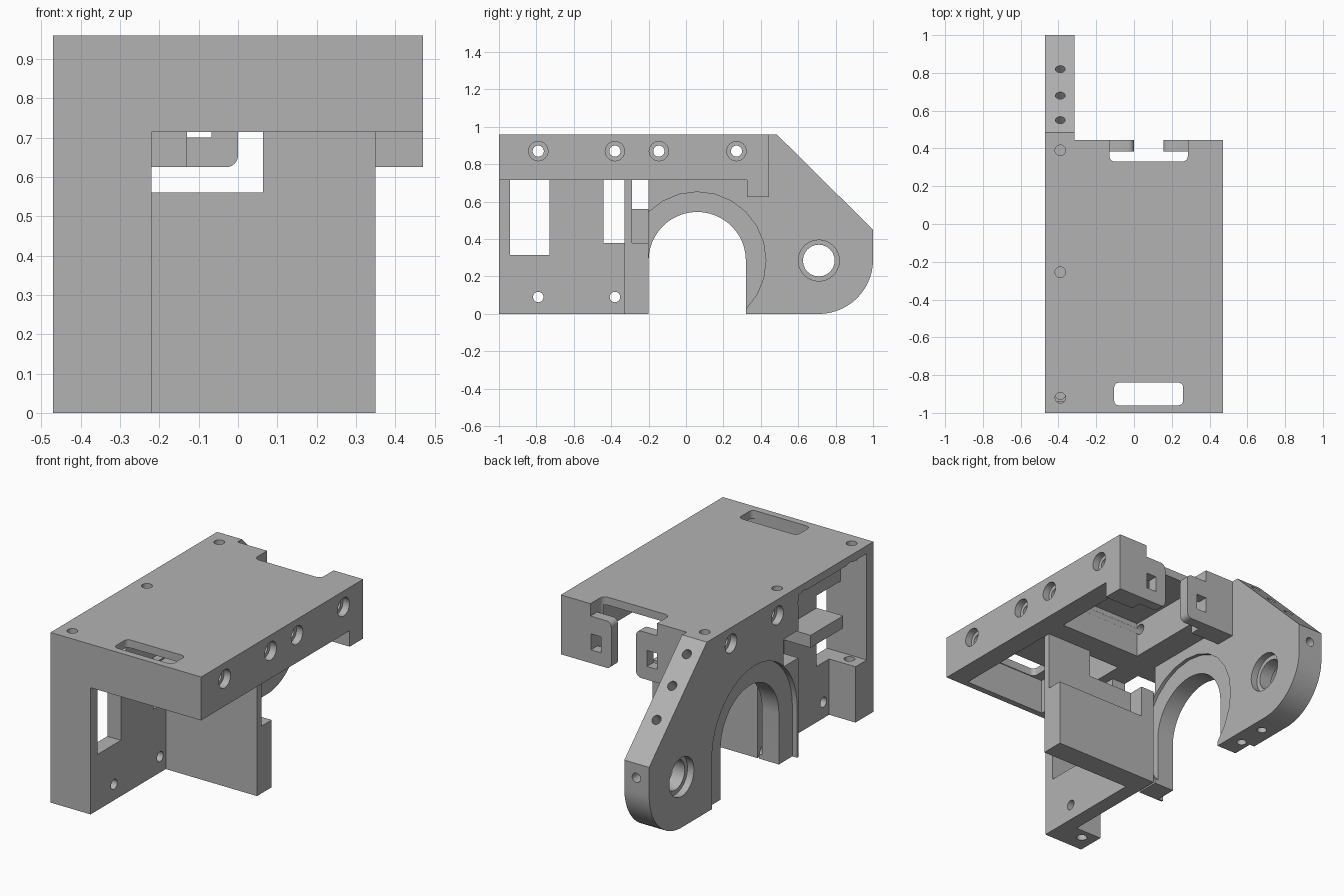
import bpy, bmesh, math
from mathutils import Matrix

if "Cube" in bpy.data.objects:
    bpy.data.objects.remove(bpy.data.objects["Cube"], do_unlink=True)

grey = bpy.data.materials.new("plain grey")
grey.use_nodes = True
COLOUR = (0.45, 0.45, 0.45, 1)
grey.diffuse_color = COLOUR
grey.node_tree.nodes["Principled BSDF"].inputs["Base Color"].default_value = COLOUR


def make(name, bm):
    bmesh.ops.recalc_face_normals(bm, faces=bm.faces)
    mesh = bpy.data.meshes.new(name)
    bm.to_mesh(mesh)
    bm.free()
    mesh.materials.append(grey)
    ob = bpy.data.objects.new(name, mesh)
    bpy.context.collection.objects.link(ob)
    return ob


def box(name, x, y, z):
    bm = bmesh.new()
    bmesh.ops.create_cube(bm, size=1)
    for v in bm.verts:
        for i, (a, b) in enumerate((x, y, z)):
            v.co[i] = a if v.co[i] < 0 else b
    return make(name, bm)


def extrude(name, points, axis, a, b):
    """Prism from a 2D outline, along axis 0 (outline y,z), 1 (x,z) or 2 (x,y)."""
    bm = bmesh.new()

    def place(p, t):
        q = list(p)
        q.insert(axis, t)
        return q
    face = bm.faces.new([bm.verts.new(place(p, a)) for p in points])
    out = bmesh.ops.extrude_face_region(bm, geom=[face])
    for v in out["geom"]:
        if isinstance(v, bmesh.types.BMVert):
            v.co[axis] = b
    return make(name, bm)


def arc(cx, cy, r, start, end, n=24):
    return [(cx + r * math.cos(math.radians(start + (end - start) * i / n)),
             cy + r * math.sin(math.radians(start + (end - start) * i / n)))
            for i in range(n + 1)]


def rounded(x0, x1, y0, y1, r):
    return (arc(x1 - r, y1 - r, r, 0, 90, 6) + arc(x0 + r, y1 - r, r, 90, 180, 6)
            + arc(x0 + r, y0 + r, r, 180, 270, 6) + arc(x1 - r, y0 + r, r, 270, 360, 6))


def disc(cx, cy, r, axis, a, b):
    return extrude("cutter", arc(cx, cy, r, 0, 345, 23), axis, a, b)


def cutbox(x, y, z):
    return box("cutter", x, y, z)


def cut(ob, *cutters):
    for c in cutters:
        mod = ob.modifiers.new("cut", "BOOLEAN")
        mod.operation, mod.solver, mod.object = "DIFFERENCE", "EXACT", c
        c.hide_render = True
        bpy.context.view_layer.update()
        graph = bpy.context.evaluated_depsgraph_get()
        mesh = bpy.data.meshes.new_from_object(ob.evaluated_get(graph))
        ob.modifiers.clear()
        ob.data = mesh
        bpy.data.objects.remove(c, do_unlink=True)
    return ob


LEFT, RIGHT = -0.47, 0.47
WALL_OUT, WALL_IN, UNDER, TOP = -0.305, -0.22, 0.715, 0.96
SKIN = 0.915

# Top slab: outer recess, two underside pockets, rear notch and front slot
slab = box("top_slab", (LEFT, RIGHT), (-1, 0.445), (UNDER, TOP))
cut(slab,
    cutbox((-0.6, WALL_OUT), (-0.94, -0.33), (0.6, SKIN)),
    cutbox((-0.165, 0.35), (-0.17, 0.34), (0.6, SKIN)),
    cutbox((-0.165, 0.35), (-0.965, -0.33), (0.6, SKIN)),
    extrude("cutter", rounded(-0.13, 0.285, 0.33, 0.6, 0.03), 2, 0.6, 1.1),
    extrude("cutter", rounded(-0.105, 0.26, -0.96, -0.84, 0.025), 2, 0.6, 1.1))
# Side screw holes with counterbores
for y in (-0.79, -0.38, -0.145, 0.27):
    cut(slab, disc(y, 0.87, 0.03, 0, -0.6, 0.6), disc(y, 0.87, 0.052, 0, 0.43, 0.6),
        disc(y, 0.87, 0.052, 0, -0.6, -0.43))
# Screw holes in the top
for y in (-0.92, -0.255, 0.39):
    cut(slab, disc(-0.39, y, 0.028, 2, 0.86, 1.1))

# Thin side wall with its openings
wall = box("left_wall", (WALL_OUT, WALL_IN), (-0.97, -0.2), (0, UNDER))
cut(wall,
    cutbox((-0.6, 0), (-0.94, -0.73), (0.315, 0.8)),
    cutbox((-0.6, 0), (-0.44, -0.33), (0.38, 0.8)),
    cutbox((-0.6, 0), (-0.335, -0.1), (0.56, 0.8)))
for y in (-0.79, -0.38):
    cut(wall, disc(y, 0.09, 0.028, 0, -0.6, 0))
box("wall_shelf", (LEFT, WALL_OUT + 0.01), (-0.73, -0.44), (0.575, 0.645))

# Front post with a thicker foot
box("front_post", (LEFT, WALL_IN), (-1, -0.94), (0, UNDER))
foot = box("front_foot", (LEFT, WALL_OUT + 0.01), (-0.96, -0.84), (0, 0.315))
cut(foot, disc(-0.39, -0.9, 0.028, 2, -0.1, 0.1), disc(-0.39, -0.9, 0.028, 2, 0.22, 0.5))

# Arched side plate with the rear arm
outline = [(-0.33, 0), (-0.2, 0)] + arc(0.06, 0.285, 0.26, 180, 0) + [(0.32, 0)]
outline += arc(0.71, 0.29, 0.29, -90, 0) + [(1, 0.45), (0.485, TOP), (0.44, TOP),
                                            (0.44, UNDER), (-0.33, UNDER)]
arm = extrude("arched_arm", outline, 0, LEFT, -0.315)
cut(arm,
    cutbox((-0.6, 0), (-0.4, -0.2), (0.56, 0.8)),
    extrude("cutter", [(-0.32, -0.1)] + arc(0.06, 0.285, 0.38, 180, 0) + [(0.44, -0.1)],
            0, -0.6, LEFT + 0.03),
    disc(0.06, 0.285, 0.367, 0, -0.335, -0.2),
    disc(0.71, 0.285, 0.085, 0, -0.6, 0),
    disc(0.71, 0.285, 0.11, 0, -0.6, -0.43),
    disc(0.71, 0.285, 0.11, 0, -0.355, 0))


# Short screw holes in the arm edge: slope, rear end and underside
def drill(y, z, tilt):
    bm = bmesh.new()
    bmesh.ops.create_cone(bm, cap_ends=True, segments=20, radius1=0.026, radius2=0.026,
                          depth=0.16,
                          matrix=Matrix.Translation((-0.39, y, z)) @ Matrix.Rotation(tilt, 4, "X"))
    cut(arm, make("cutter", bm))


for y in (0.55, 0.68, 0.82):
    drill(y, TOP - (y - 0.485) * 0.99, -math.pi / 4)
drill(1, 0.37, math.pi / 2)
for y in (0.43, 0.6):
    drill(y, 0, 0)

# Cross plate: thin upper part, thick lower part
upper = box("cross_plate_upper", (WALL_IN - 0.01, 0.35), (-0.33, -0.29), (0, UNDER))
cut(upper, cutbox((-0.4, 0.063), (-0.5, 0), (0.56, 0.9)))
box("cross_plate_lower", (WALL_IN - 0.01, 0.35), (-0.33, -0.2), (0, 0.38))

# Rear hanging brackets with rounded, pierced tabs
box("right_bracket", (0.285, RIGHT), (0.325, 0.445), (0.625, UNDER + 0.01))
box("left_bracket", (-0.32, -0.13), (0.325, 0.445), (0.625, UNDER + 0.01))
for name, x0, x1, h0 in (("right_tab", 0.155, 0.32, 0.22), ("left_tab", -0.165, 0, -0.13)):
    tab = extrude(name, rounded(x0, x1, 0.625, 0.89, 0.03), 1, 0.385, 0.445)
    cut(tab, cutbox((h0, h0 + 0.062), (0.3, 0.6), (0.70, 0.79)))

# Smooth the round surfaces and keep the edges crisp
bpy.ops.object.select_all(action="DESELECT")
for ob in bpy.context.collection.objects:
    if ob.type == "MESH" and grey.name in ob.data.materials:
        ob.select_set(True)
        bpy.context.view_layer.objects.active = ob
bpy.ops.object.shade_smooth_by_angle(angle=math.radians(30))
